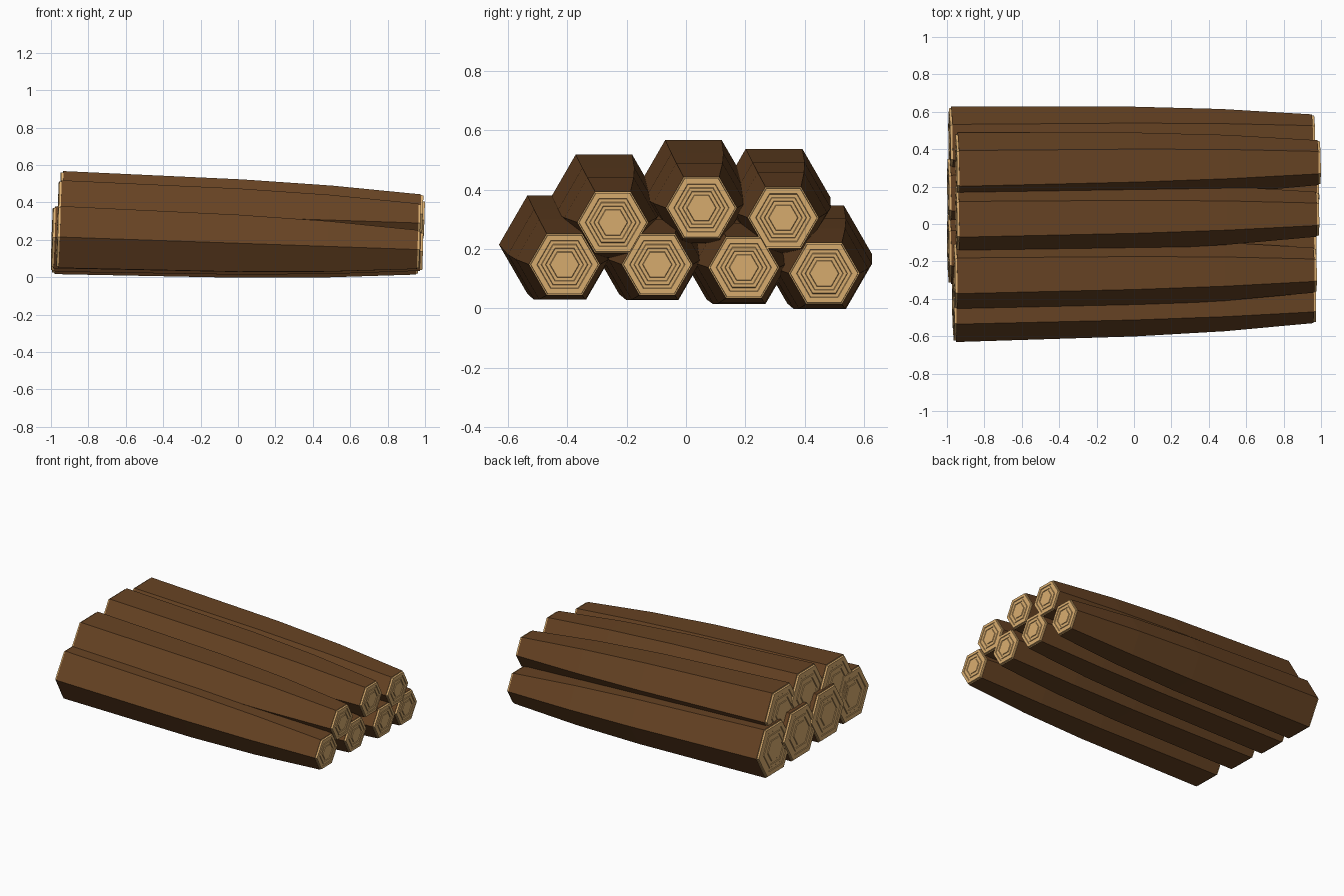
import bpy, bmesh, math
from mathutils import Vector

if "Cube" in bpy.data.objects:
    bpy.data.objects.remove(bpy.data.objects["Cube"])


def material(name, rgb):
    m = bpy.data.materials.new(name)
    m.diffuse_color = (*rgb, 1)
    m.use_nodes = True
    m.node_tree.nodes["Principled BSDF"].inputs["Base Color"].default_value = m.diffuse_color
    return m


BARK = material("bark", (0.135, 0.056, 0.017))
WOOD = material("cut_wood", (0.70, 0.42, 0.16))

# position along the log and radius there
PROFILE = [(0.0, 0.191), (0.5, 0.176), (0.75, 0.156), (1.0, 0.120)]
# cut end: share of the radius and height above the bark edge
RINGS = [(0.96, 0.0), (0.95, 0.012), (0.78, 0.012), (0.76, 0.008), (0.66, 0.008),
         (0.64, 0.012), (0.54, 0.012), (0.52, 0.008), (0.42, 0.008), (0.40, 0.012),
         (0.28, 0.012)]


def make_log(name, left, right):
    a, b = Vector(left), Vector(right)
    axis = (b - a).normalized()
    side = Vector((0, 0, 1)).cross(axis).normalized()
    up = axis.cross(side)
    bm = bmesh.new()

    def hexagon(centre, r):
        return [bm.verts.new(centre + r * (math.cos(k * math.pi / 3) * side +
                                           math.sin(k * math.pi / 3) * up)) for k in range(6)]

    def bridge(p, q, mat):
        for k in range(6):
            j = (k + 1) % 6
            bm.faces.new((p[k], p[j], q[j], q[k])).material_index = mat

    # bark
    loops = [hexagon(a.lerp(b, t), r) for t, r in PROFILE]
    for p, q in zip(loops, loops[1:]):
        bridge(p, q, 0)
    # ringed cut ends
    for loop, centre, r, out in ((loops[0], a, PROFILE[0][1], -axis),
                                 (loops[-1], b, PROFILE[-1][1], axis)):
        prev = loop
        for share, h in RINGS:
            cur = hexagon(centre + out * h, r * share)
            bridge(prev, cur, 1)
            prev = cur
        bm.faces.new(prev).material_index = 1
    bmesh.ops.recalc_face_normals(bm, faces=bm.faces)
    me = bpy.data.meshes.new(name)
    bm.to_mesh(me)
    bm.free()
    me.materials.append(BARK)
    me.materials.append(WOOD)
    bpy.context.collection.objects.link(bpy.data.objects.new(name, me))


# bottom row
make_log("bottom_log_1", (-0.955, -0.44, 0.215), (0.958, -0.41, 0.148))
make_log("bottom_log_2", (-0.982, -0.13, 0.213), (0.960, -0.097, 0.148))
make_log("bottom_log_3", (-0.982, 0.165, 0.195), (0.975, 0.195, 0.138))
make_log("bottom_log_4", (-0.975, 0.437, 0.182), (0.953, 0.466, 0.118))
# top row
make_log("top_log_1", (-0.950, -0.277, 0.353), (0.962, -0.247, 0.290))
make_log("top_log_2", (-0.940, 0.025, 0.402), (0.975, 0.052, 0.339))
make_log("top_log_3", (-0.940, 0.297, 0.373), (0.983, 0.328, 0.306))
